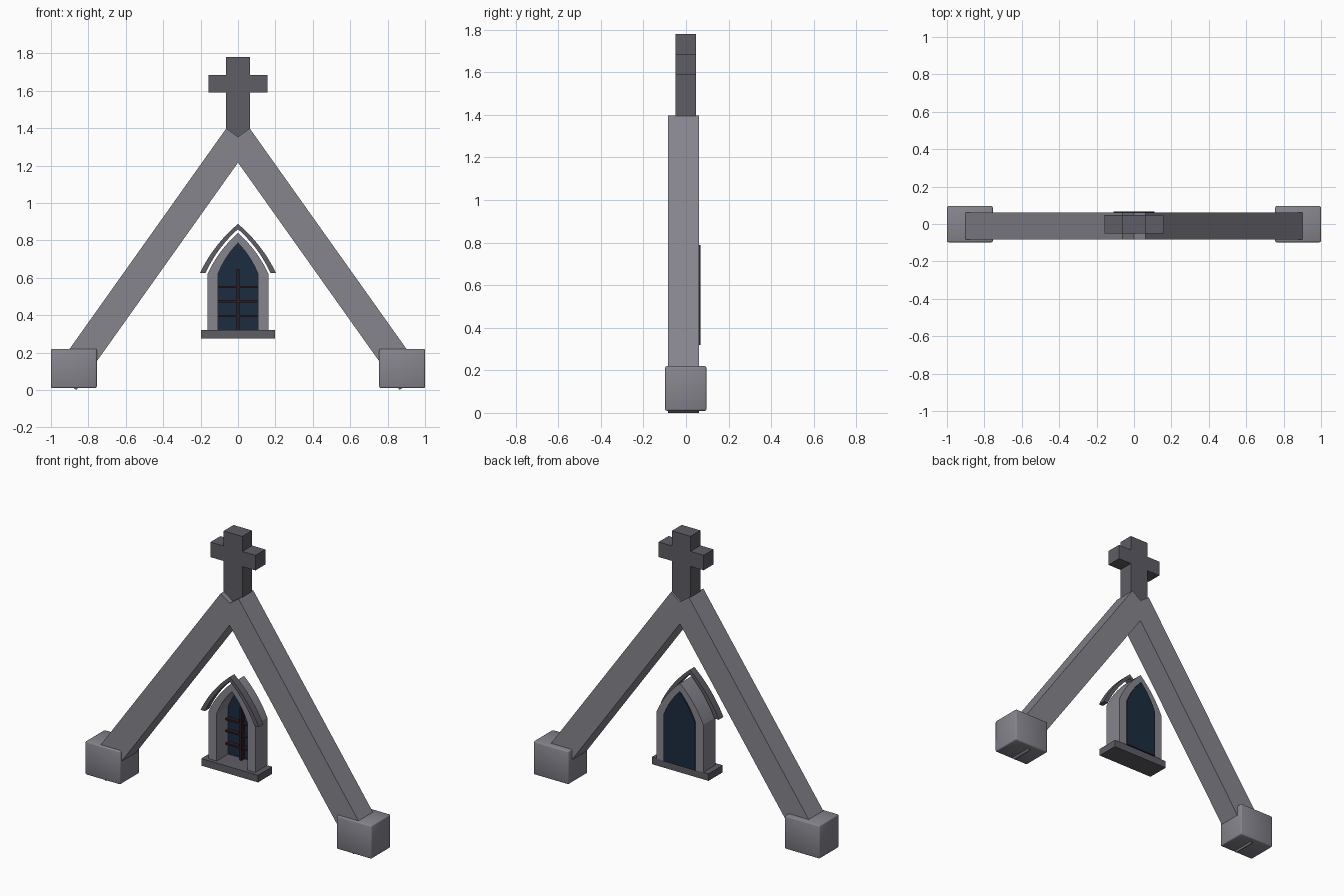
import bpy, bmesh, math
from mathutils import Vector

if "Cube" in bpy.data.objects:
    bpy.data.objects.remove(bpy.data.objects["Cube"])


def material(name, rgb):
    m = bpy.data.materials.new(name)
    m.diffuse_color = (*rgb, 1)
    m.use_nodes = True
    m.node_tree.nodes["Principled BSDF"].inputs["Base Color"].default_value = m.diffuse_color
    return m


STONE = material("stone", (0.24, 0.235, 0.27))
DARK = material("dark_stone", (0.11, 0.11, 0.13))
GLASS = material("window_glass", (0.012, 0.025, 0.05))
LEAD = material("window_lead", (0.025, 0.012, 0.015))


def make(name, faces, y0, y1, mat):
    """Extrude flat faces, given as (x, z) loops, from y0 to y1."""
    bm = bmesh.new()
    for loop in faces:
        bm.faces.new([bm.verts.new((x, y0, z)) for x, z in loop])
    bmesh.ops.remove_doubles(bm, verts=bm.verts, dist=1e-5)
    ext = bmesh.ops.extrude_face_region(bm, geom=bm.faces[:], use_keep_orig=True)
    moved = [g for g in ext["geom"] if isinstance(g, bmesh.types.BMVert)]
    bmesh.ops.translate(bm, verts=moved, vec=(0, y1 - y0, 0))
    bmesh.ops.recalc_face_normals(bm, faces=bm.faces[:])
    me = bpy.data.meshes.new(name)
    bm.to_mesh(me)
    bm.free()
    me.materials.append(mat)
    ob = bpy.data.objects.new(name, me)
    bpy.context.collection.objects.link(ob)
    return ob


def rect(x0, x1, z0, z1):
    return [(x0, z0), (x1, z0), (x1, z1), (x0, z1)]


def arch(w, spring, apex, base=None, n=12):
    """Pointed arch outline from left to right, with optional straight legs."""
    h = apex - spring
    p0, c, p2 = Vector((-w, spring)), Vector((-0.65 * w, spring + 0.57 * h)), Vector((0, apex))
    half = [p0 * (1 - t) ** 2 + c * 2 * t * (1 - t) + p2 * t * t
            for t in (i / n for i in range(n + 1))]
    if base is not None:
        half.insert(0, Vector((-w, base)))
    pts = [tuple(p) for p in half]
    return pts + [(-x, z) for x, z in reversed(pts[:-1])]


def band(a, b):
    """Quads between two outlines."""
    return [[a[i], a[i + 1], b[i + 1], b[i]] for i in range(len(a) - 1)]


# Sloping beams and the foot blocks
low, top = Vector((0.864, 0.0)), Vector((0.065, 1.40))
angle = math.radians(54.6)
width = 0.157
across = Vector((math.sin(angle), math.cos(angle))) * width
along = Vector((-math.cos(angle), math.sin(angle)))
length = (top - low - across).dot(along)
corners = [low, low + across, low + across + along * length, low + along * length]
for side, s in (("left", -1), ("right", 1)):
    make(side + "_beam", [[(s * p.x, p.y) for p in corners]], -0.084, 0.061, STONE)
    foot = make(side + "_foot_block", [rect(*sorted((s * 0.755, s)), 0.01, 0.22)],
                -0.098, 0.096, STONE)
    bev = foot.modifiers.new("bevel", "BEVEL")
    bev.width, bev.segments = 0.008, 2
    foot.data.polygons.foreach_set("use_smooth", [True] * len(foot.data.polygons))

# Cross finial
make("cross_upright", [rect(-0.065, 0.065, 1.32, 1.78)], -0.05, 0.048, DARK)
make("cross_bar", [rect(-0.157, 0.157, 1.59, 1.685)], -0.05, 0.048, DARK)

# Window surround, hood and sill
make("window_frame", band(arch(0.163, 0.62, 0.84, 0.32), arch(0.107, 0.62, 0.786, 0.32)),
     -0.06, 0.06, STONE)
make("window_hood", band(arch(0.203, 0.626, 0.888), arch(0.173, 0.626, 0.86)),
     -0.083, -0.037, DARK)
make("window_sill", [rect(-0.198, 0.198, 0.275, 0.32)], -0.083, 0.058, DARK)

# Glazing and its bars
make("window_pane", [arch(0.109, 0.62, 0.788, 0.32)], 0.055, 0.067, GLASS)
make("vertical_bar", [rect(-0.008, 0.008, 0.315, 0.648)], 0.025, 0.055, LEAD)
for i, z in enumerate((0.395, 0.475, 0.55)):
    make(f"cross_bar_{i + 1}", [rect(-0.107, 0.107, z - 0.006, z + 0.006)], 0.03, 0.055, LEAD)
